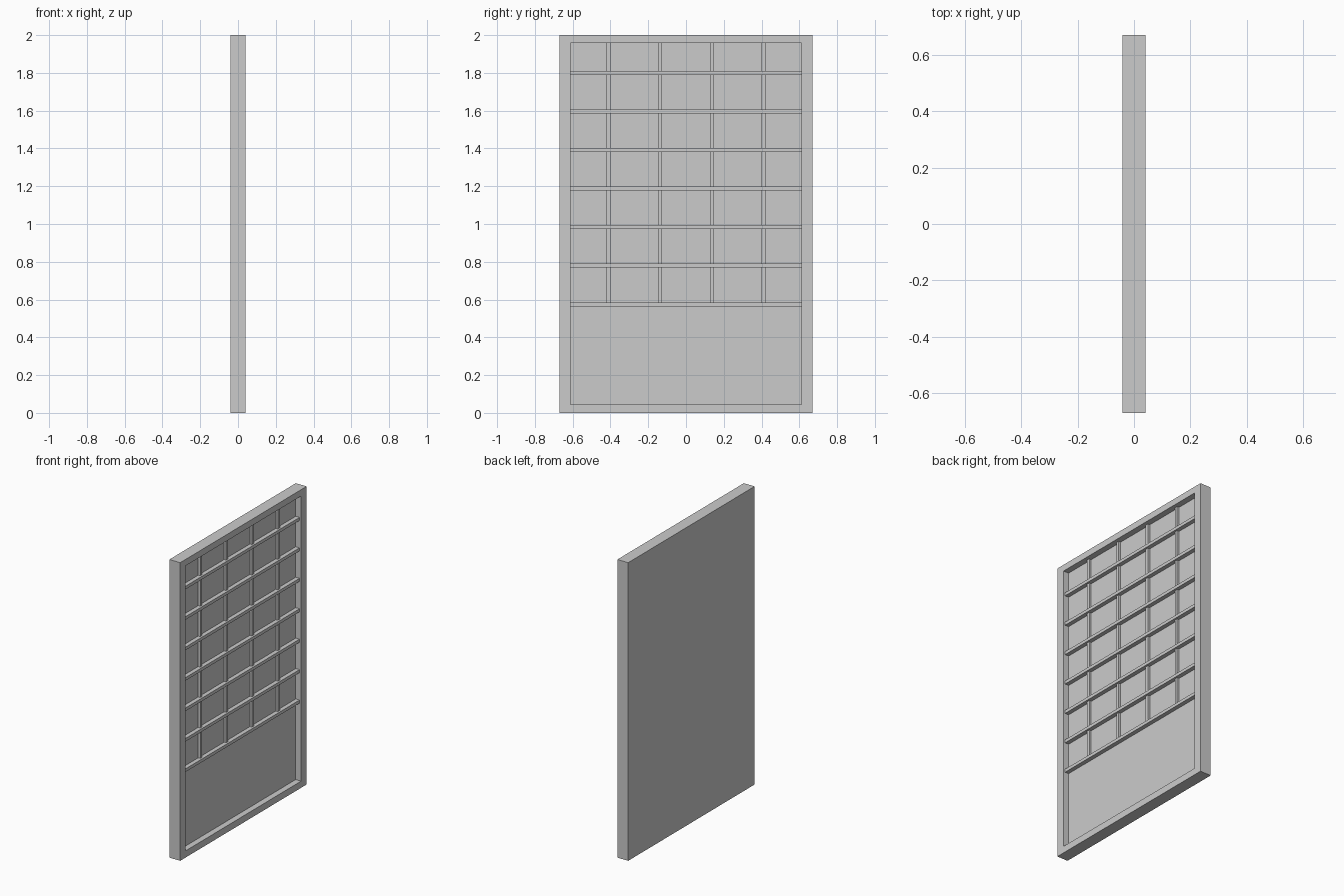
import bpy

if "Cube" in bpy.data.objects:
    bpy.data.objects.remove(bpy.data.objects["Cube"])


def box(name, x, y, z):
    """Box from (min, max) ranges on each axis."""
    bpy.ops.mesh.primitive_cube_add(size=1, location=[(a + b) / 2 for a, b in (x, y, z)])
    ob = bpy.context.object
    ob.name = name
    ob.scale = [b - a for a, b in (x, y, z)]
    bpy.ops.object.transform_apply(location=False, rotation=False, scale=True)
    return ob


D, W, H = 0.04, 0.67, 2.0          # half depth, half width, height
IW, Z0, Z1 = 0.612, 0.045, 1.957   # inner opening
BACK = 0.0                         # front plane of the recessed panel

# Outer frame with the opening cut through the front half
frame = box("frame_and_back_panel", (-D, D), (-W, W), (0, H))
cutter = box("opening_cutter", (BACK, D + 0.1), (-IW, IW), (Z0, Z1))
cutter.hide_render = True
cutter.hide_set(True)
cut = frame.modifiers.new("opening", 'BOOLEAN')
cut.operation = 'DIFFERENCE'
cut.solver = 'EXACT'
cut.object = cutter

# Horizontal lattice bars
T = 0.0105
for i in range(7):
    z = 0.575 + i * 0.2042
    box(f"horizontal_bar_{i + 1}", (BACK, 0.028), (-IW, IW), (z - T, z + T))

# Vertical lattice bars, set behind the horizontals
for i in range(4):
    y = -0.411 + i * 0.274
    box(f"vertical_bar_{i + 1}", (BACK, 0.015), (y - T, y + T), (0.575, Z1))
